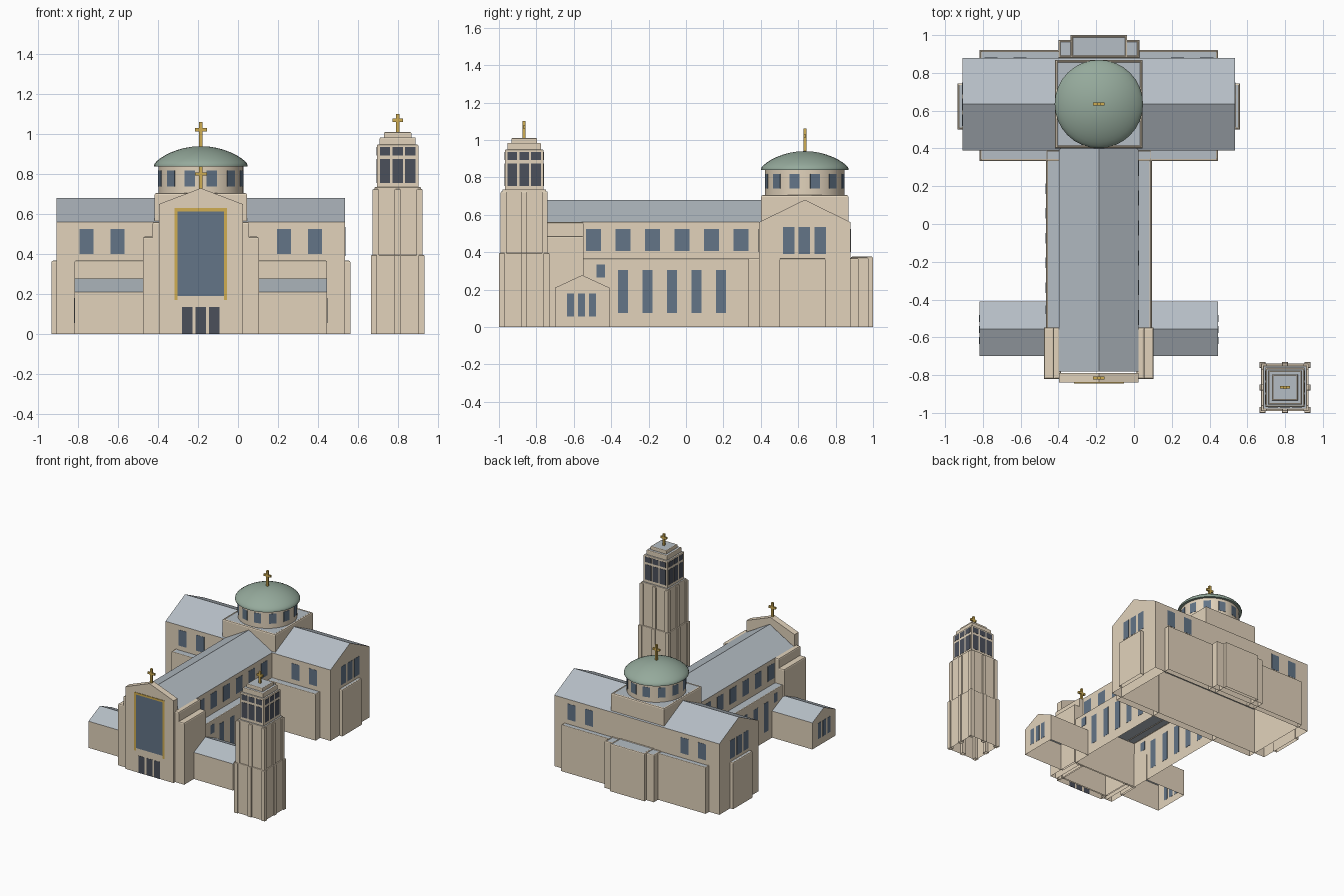
import bpy, bmesh, math
from mathutils import Matrix

if "Cube" in bpy.data.objects:
    bpy.data.objects.remove(bpy.data.objects["Cube"])

CX, CY = -0.186, 0.635          # church axis, crossing centre


def mat(name, c):
    m = bpy.data.materials.new(name)
    m.diffuse_color = (*c, 1)
    m.use_nodes = True
    m.node_tree.nodes["Principled BSDF"].inputs["Base Color"].default_value = m.diffuse_color
    return m


STONE = mat("stone", (0.76, 0.65, 0.50))
ROOF = mat("grey_roof", (0.46, 0.51, 0.555))
GLASS = mat("blue_glass", (0.125, 0.178, 0.245))
DARK = mat("dark_opening", (0.07, 0.08, 0.105))
GOLD = mat("gold", (0.63, 0.42, 0.085))
GREEN = mat("green_dome", (0.30, 0.40, 0.33))


def finish(bm, name, mats, smooth=False):
    bmesh.ops.recalc_face_normals(bm, faces=bm.faces)
    me = bpy.data.meshes.new(name)
    bm.to_mesh(me)
    bm.free()
    for m in mats:
        me.materials.append(m)
    ob = bpy.data.objects.new(name, me)
    bpy.context.collection.objects.link(ob)
    if smooth:
        bpy.context.view_layer.objects.active = ob
        ob.select_set(True)
        bpy.ops.object.shade_smooth_by_angle(angle=math.radians(35))
        ob.select_set(False)
    return ob


def add_box(bm, x0, x1, y0, y1, z0, z1):
    m = Matrix.Translation(((x0 + x1) / 2, (y0 + y1) / 2, (z0 + z1) / 2)) \
        @ Matrix.Diagonal((x1 - x0, y1 - y0, z1 - z0, 1))
    return bmesh.ops.create_cube(bm, size=1, matrix=m)


def box(name, x0, x1, y0, y1, z0, z1, m=STONE, bevel=0.0, rim=0.0, sink=0.003):
    """Open-bottomed block with softened upper edges and an inset grey roof."""
    bm = bmesh.new()
    add_box(bm, x0, x1, y0, y1, z0, z1)
    if bevel:
        es = [e for e in bm.edges if min(v.co.z for v in e.verts) > z1 - 1e-4]
        bmesh.ops.bevel(bm, geom=es, offset=bevel, segments=2, profile=0.5, affect='EDGES')
    bm.normal_update()
    if rim:
        top = max(bm.faces, key=lambda f: f.normal.z * 10 + f.calc_area())
        bmesh.ops.inset_region(bm, faces=[top], thickness=rim, depth=-sink)
        top.material_index = 1
    low = [f for f in bm.faces if f.normal.z < -0.9]
    bmesh.ops.delete(bm, geom=low, context='FACES_ONLY')
    return finish(bm, name, [m, ROOF])


def gabled(name, axis, a0, a1, half, centre, eave, ridge, top=ROOF, base=0.0):
    """Gabled open-bottomed block along the axis; sloping faces take the roof colour."""
    bm = bmesh.new()
    prof = [(-half, base), (half, base), (half, eave), (0, ridge), (-half, eave)]
    rings = []
    for a in (a0, a1):
        rings.append([bm.verts.new((a, centre + p, z) if axis == 'x' else (centre + p, a, z))
                      for p, z in prof])
    bm.faces.new(rings[0])
    bm.faces.new(rings[1])
    for i in range(1, 5):
        j = (i + 1) % 5
        f = bm.faces.new((rings[0][i], rings[0][j], rings[1][j], rings[1][i]))
        f.material_index = 1 if i in (2, 3) else 0
    return finish(bm, name, [STONE, top])


def plates(name, axis, at, centres, width, z0, z1, m=GLASS, t=0.0015):
    """Row of thin plates on a wall whose plane is axis = at."""
    bm = bmesh.new()
    for c in centres:
        a, b = c - width / 2, c + width / 2
        if axis == 'x':
            add_box(bm, at - t, at + t, a, b, z0, z1)
        else:
            add_box(bm, a, b, at - t, at + t, z0, z1)
    return finish(bm, name, [m])


def cross(name, x, y, z0, z1, arm_z, half=0.03, w=0.008):
    bm = bmesh.new()
    add_box(bm, x - w, x + w, y - w, y + w, z0, z1)
    add_box(bm, x - half, x + half, y - w * .9, y + w * .9, arm_z - w, arm_z + w)
    return finish(bm, name, [GOLD])


# nave (upper part stands on the aisle roof), front bay, aisles
gabled("nave", 'y', -0.55, 0.5, 0.21, CX, 0.56, 0.68, base=0.355)
gabled("nave_front_bay", 'y', -0.78, -0.55, 0.21, CX, 0.56, 0.68)
box("aisles", CX - 0.28, CX + 0.28, -0.56, 0.392, 0, 0.365, bevel=0.006, rim=0.008)
for s, side in ((-1, "left"), (1, "right")):
    plates(side + "_clerestory_windows", 'x', CX + s * 0.21,
           [-0.495 + 0.158 * i for i in range(6)], 0.08, 0.405, 0.525)
    plates(side + "_aisle_windows", 'x', CX + s * 0.28,
           [-0.337 + 0.131 * i for i in range(5)], 0.055, 0.075, 0.305)
    plates(side + "_small_window", 'x', CX + s * 0.28, [-0.455], 0.045, 0.265, 0.335)
    plates(side + "_wing_windows", 'x', CX + s * 0.632,
           [-0.617, -0.558, -0.499], 0.037, 0.055, 0.18)
    plates(side + "_transept_end_windows", 'x', CX + s * 0.722,
           [0.55, 0.633, 0.717], 0.062, 0.39, 0.535)
    # stepped buttress blocks beside the facade
    for nm, a, b, z in (("inner", 0.20, 0.242, 0.56), ("outer", 0.235, 0.29, 0.487)):
        xs = sorted((CX + s * a, CX + s * b))
        box(f"{side}_{nm}_buttress", *xs, -0.82, -0.548, 0, z, bevel=0.01)
    # low block on each transept end
    xs = sorted((CX + s * 0.715, CX + s * 0.748))
    box(side + "_transept_end_block", *xs, 0.50, 0.745, 0, 0.367, bevel=0.008, rim=0.003, sink=0.001)
    # low gabled side wing
    xs = sorted((CX + s * 0.275, CX + s * 0.632))
    gabled(side + "_wing", 'x', *xs, 0.145, -0.555, 0.21, 0.277)

# transept
gabled("transept", 'x', CX - 0.722, CX + 0.722, 0.245, CY, 0.56, 0.68)
box("transept_aisles", CX - 0.632, CX + 0.632, 0.333, 0.922, 0, 0.367, bevel=0.006, rim=0.008)
tw = [CX + s * d for s in (-1, 1) for d in (0.417, 0.571)]
for y, side in ((CY - 0.245, "front"), (CY + 0.245, "back")):
    plates("transept_windows_" + side, 'y', y, tw, 0.07, 0.40, 0.525)

# apse
box("apse", CX - 0.215, CX + 0.215, 0.88, 0.975, 0, 0.372, bevel=0.008, rim=0.006)
box("apse_projection", CX - 0.15, CX + 0.15, 0.88, 1.0, 0, 0.376, bevel=0.008, rim=0.006)

# crossing block, drum, dome
box("crossing_block", CX - 0.232, CX + 0.232, CY - 0.234, CY + 0.234, 0.5, 0.705,
    bevel=0.01, rim=0.006)
bm = bmesh.new()
bmesh.ops.create_cone(bm, cap_ends=True, segments=48, radius1=0.213, radius2=0.213, depth=0.15,
                      matrix=Matrix.Translation((CX, CY, 0.77)))
finish(bm, "drum", [STONE], smooth=True)
bm = bmesh.new()
for k in range(12):
    a = math.radians(15 + 30 * k)
    m = Matrix.Translation((CX, CY, 0.778)) @ Matrix.Rotation(a, 4, 'Z') \
        @ Matrix.Translation((0.211, 0, 0)) @ Matrix.Diagonal((0.006, 0.054, 0.078, 1))
    bmesh.ops.create_cube(bm, size=1, matrix=m)
finish(bm, "drum_windows", [GLASS])

bm = bmesh.new()
N, prof = 32, [(0.2, 0.838), (0.234, 0.838), (0.234, 0.845)]
for i in range(1, 9):           # curve between an ellipse and a flat spherical cap
    r = 0.234 * math.cos(math.radians(10 * i))
    q = (r / 0.234) ** 2
    prof.append((r, 0.845 + 0.095 * (0.45 * math.sqrt(1 - q) + 0.55 * (1 - q))))
rings = [[bm.verts.new((CX + r * math.cos(2 * math.pi * k / N),
                        CY + r * math.sin(2 * math.pi * k / N), z)) for k in range(N)]
         for r, z in prof]
for a, b in zip(rings, rings[1:]):
    for k in range(N):
        bm.faces.new((a[k], a[(k + 1) % N], b[(k + 1) % N], b[k]))
tip = bm.verts.new((CX, CY, 0.94))
for k in range(N):
    bm.faces.new((rings[-1][k], rings[-1][(k + 1) % N], tip))
bm.faces.new(rings[0])
finish(bm, "dome", [GREEN], smooth=True)
cross("dome_cross", CX, CY, 0.93, 1.06, 1.022)

# entrance facade
gabled("facade", 'y', -0.84, -0.79, 0.21, CX, 0.65, 0.73, top=STONE)
plates("facade_window", 'y', -0.84, [CX], 0.235, 0.19, 0.615)
plates("facade_doors", 'y', -0.84, [CX - 0.068, CX, CX + 0.068], 0.052, 0, 0.135, DARK)
bm = bmesh.new()
for s in (-1, 1):
    x = CX + s * 0.124
    add_box(bm, x - 0.008, x + 0.008, -0.844, -0.836, 0.17, 0.63)
add_box(bm, CX - 0.132, CX + 0.132, -0.844, -0.836, 0.614, 0.63)
finish(bm, "facade_window_frame", [GOLD])
cross("facade_cross", CX, -0.815, 0.72, 0.838, 0.80)

# bell tower
TX, TY = 0.799, -0.865


def tier(name, h, z0, z1, **kw):
    box(name, TX - h, TX + h, TY - h, TY + h, z0, z1, **kw)


tier("tower_lower_body", 0.126, 0, 0.395, bevel=0.004)
tier("tower_upper_body", 0.117, 0.39, 0.735, bevel=0.004, rim=0.003, sink=0.001)
tier("tower_belfry", 0.104, 0.73, 0.948, bevel=0.006, rim=0.003, sink=0.001)
tier("tower_cap_lower", 0.09, 0.94, 0.984, bevel=0.006, rim=0.003, sink=0.001)
tier("tower_cap_upper", 0.069, 0.98, 1.01, bevel=0.006, rim=0.003, sink=0.001)
# pilasters: corners and middle of every side, on both tiers
for nm, h, z0, z1 in (("lower", 0.126, 0, 0.395), ("upper", 0.117, 0.39, 0.725)):
    for i in (-1, 0, 1):
        for j in (-1, 0, 1):
            if i or j:
                x, y = TX + i * (h - 0.007), TY + j * (h - 0.007)
                w = 0.0155
                box(f"tower_{nm}_pilaster", x - w, x + w, y - w, y + w, z0, z1, bevel=0.005)
# belfry openings on four sides
for s in (-1, 1):
    for ax, c in (('x', TX), ('y', TY)):
        o = TY if ax == 'x' else TX
        for z0, z1 in ((0.755, 0.875), (0.893, 0.935)):
            plates("belfry_openings", ax, c + s * 0.104,
                   [o - 0.0635, o, o + 0.0635], 0.052, z0, z1, DARK)
cross("tower_cross", TX, TY, 1.0, 1.10, 1.07, half=0.026)
